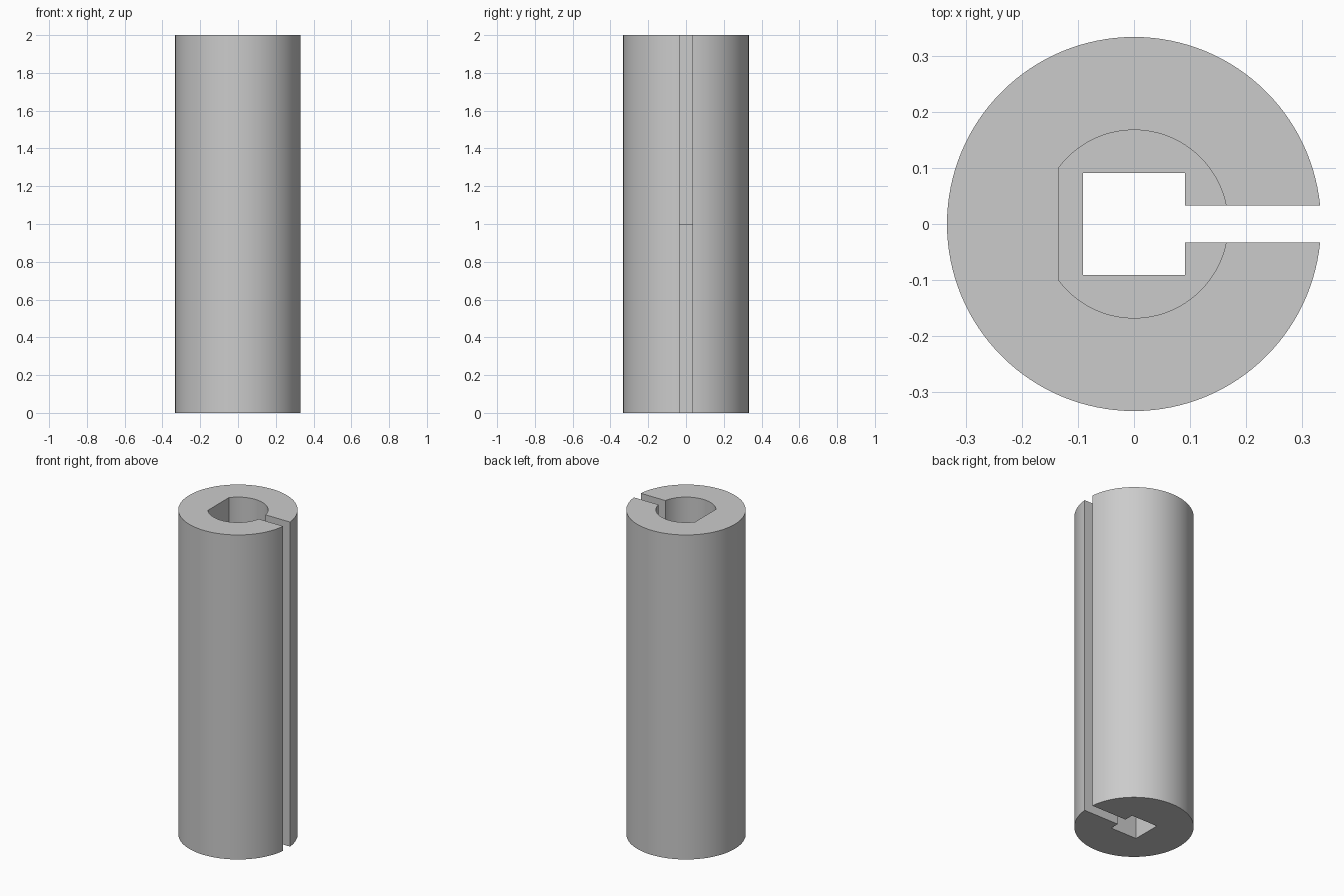
import bpy
import math

RADIUS, BORE, FLAT = 0.3333, 0.1675, -0.1335
SQUARE, SLOT = 0.0905, 0.0333
HEIGHT, STEP = 2.0, 1.0

if "Cube" in bpy.data.objects:
    bpy.data.objects.remove(bpy.data.objects["Cube"])

grey = bpy.data.materials.new("plain grey")
grey.use_nodes = True
colour = (0.6, 0.6, 0.6, 1)
grey.diffuse_color = colour
grey.node_tree.nodes["Principled BSDF"].inputs["Base Color"].default_value = colour


def arc(radius, start, end, count):
    angles = [start + (end - start) * i / count for i in range(count + 1)]
    return [(radius * math.cos(a), radius * math.sin(a)) for a in angles]


def box(x0, x1, half):
    return [(x0, -half), (x1, -half), (x1, half), (x0, half)]


def prism(name, profile, z0, z1):
    """Extrude a counter-clockwise profile between two heights."""
    n = len(profile)
    verts = [(x, y, z) for z in (z0, z1) for x, y in profile]
    faces = [tuple(reversed(range(n))), tuple(range(n, 2 * n))]
    faces += [(i, (i + 1) % n, (i + 1) % n + n, i + n) for i in range(n)]
    mesh = bpy.data.meshes.new(name)
    mesh.from_pydata(verts, [], faces)
    mesh.materials.append(grey)
    obj = bpy.data.objects.new(name, mesh)
    bpy.context.collection.objects.link(obj)
    return obj


# Outer cylinder
sleeve = prism("slotted_sleeve", arc(RADIUS, 0, math.tau, 128)[:-1], 0, HEIGHT)

# D-shaped upper bore, square lower bore and full-length side slot
half_sweep = math.acos(FLAT / BORE)
cutters = [
    prism("d_bore_cutter", arc(BORE, -half_sweep, half_sweep, 80), STEP, HEIGHT + 1),
    prism("square_bore_cutter", box(-SQUARE, SQUARE, SQUARE), -1, HEIGHT + 1),
    prism("side_slot_cutter", box(0, 1, SLOT), -1, HEIGHT + 1),
]
bpy.ops.object.select_all(action="DESELECT")
bpy.context.view_layer.objects.active = sleeve
sleeve.select_set(True)
for cutter in cutters:
    cutter.hide_render = True
    cut = sleeve.modifiers.new(cutter.name, "BOOLEAN")
    cut.operation = "DIFFERENCE"
    cut.solver = "EXACT"
    cut.object = cutter
    bpy.ops.object.modifier_apply(modifier=cut.name)
    bpy.data.objects.remove(cutter)

# Smooth curved walls with sharp edges
bpy.ops.object.shade_smooth_by_angle(angle=math.radians(30))
